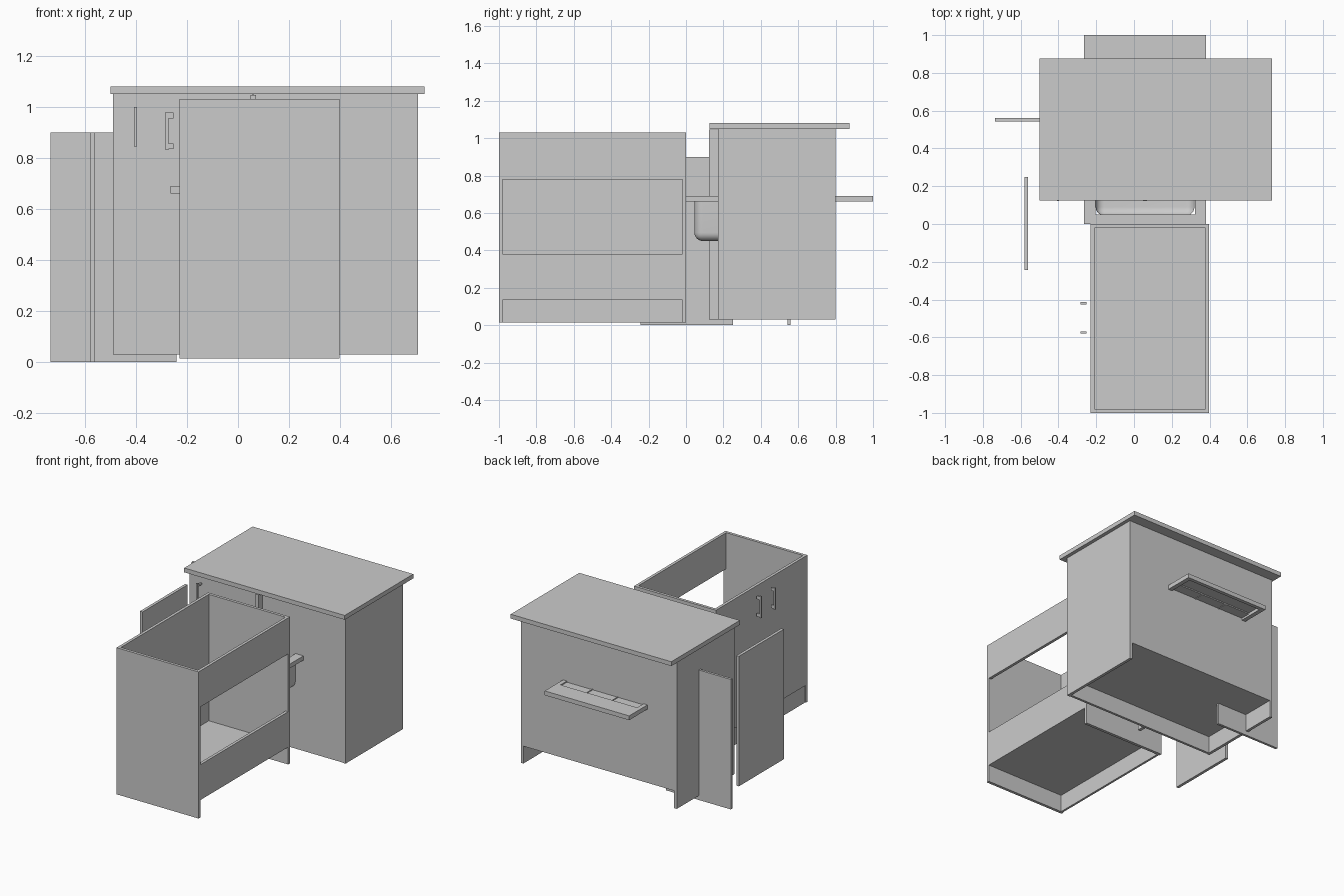
import bpy
import bmesh

cube = bpy.data.objects.get("Cube")
if cube:
    bpy.data.objects.remove(cube, do_unlink=True)

grey = bpy.data.materials.new("light_grey")
grey.use_nodes = True
colour = (0.6, 0.6, 0.6, 1)
grey.diffuse_color = colour
grey.node_tree.nodes["Principled BSDF"].inputs["Base Color"].default_value = colour


def finish(name, bm):
    mesh = bpy.data.meshes.new(name)
    bm.to_mesh(mesh)
    bm.free()
    mesh.materials.append(grey)
    obj = bpy.data.objects.new(name, mesh)
    bpy.context.collection.objects.link(obj)
    return obj


def cube_mesh(x, y, z):
    """Box spanning three (low, high) ranges."""
    bm = bmesh.new()
    bmesh.ops.create_cube(bm, size=1)
    for v in bm.verts:
        v.co = [(r[0] + r[1]) / 2 + c * (r[1] - r[0]) for c, r in zip(v.co, (x, y, z))]
    return bm


def box(name, x, y, z):
    return finish(name, cube_mesh(x, y, z))


T = 0.02  # board thickness

# Counter cabinet
L, R, F, B = -0.49, 0.705, 0.17, 0.80
LOW, FLOOR, TOP = 0.03, 0.15, 1.05
box("countertop", (-0.5, 0.73), (0.125, 0.875), (TOP, 1.08))
box("counter_left_side", (L, L + T), (F, B), (LOW, TOP))
box("counter_right_side", (R - T, R), (F, B), (LOW, TOP))
box("counter_back", (L + T, R - T), (B - T, B), (FLOOR, TOP))
box("counter_floor", (L + T, R - T), (F + T, B - T), (FLOOR, FLOOR + T))
box("counter_toe_kick", (L + T, R - T), (F + 0.003, F + T), (LOW, FLOOR))
box("counter_left_door", (L, 0.059), (F, F + T), (FLOOR, TOP))
box("counter_right_door", (0.061, R), (F, F + T), (FLOOR, TOP))
box("counter_front_post", (0.048, 0.07), (0.122, F), (LOW, 1.047))

# Handle on the counter door
box("counter_handle_bar", (-0.407, -0.396), (0.122, 0.132), (0.845, 1.0))
for i, z in enumerate((0.86, 0.975)):
    box(f"counter_handle_foot_{i}", (-0.407, -0.396), (0.132, F), (z, z + 0.012))

# Open-topped front cabinet
x0, x1, y0, y1 = -0.23, 0.398, -1.0, 0.0
base, top, floor = 0.015, 1.03, 0.135
box("front_cabinet_front_panel", (x0, x1), (y0, y0 + T), (base, top))
box("front_cabinet_back_panel", (x0, x1), (y1 - T, y1), (base, top))
box("front_cabinet_upper_rail", (x1 - T, x1), (y0 + T, y1 - T), (0.78, top))
box("front_cabinet_lower_rail", (x1 - T, x1), (y0 + T, y1 - T), (floor, 0.38))
box("front_cabinet_door", (x0, x0 + T), (y0 + T, y1 - T), (floor, top))
box("front_cabinet_toe_kick", (x0 + 0.005, x0 + T), (y0 + T, y1 - T), (base, floor))
box("front_cabinet_floor", (x0 + T, x1 - T), (y0 + T, y1 - T), (floor, floor + T))

# Pair of handles on the front cabinet
for i, y in enumerate((-0.575, -0.42)):
    span = (y - 0.006, y + 0.006)
    box(f"front_cabinet_handle_bar_{i}", (-0.283, -0.272), span, (0.83, 0.98))
    for j, z in enumerate((0.835, 0.955)):
        box(f"front_cabinet_handle_foot_{i}_{j}", (-0.272, -0.252), span, (z, z + 0.022))

# Loose door panels
box("loose_panel_across", (-0.735, -0.24), (0.543, 0.56), (0, 0.9))
box("loose_panel_along", (-0.58, -0.56), (-0.243, 0.25), (0, 0.9))

# Sink deck, running through the counter cabinet
sx0, sx1, sz0, sz1 = -0.265, 0.382, 0.66, 0.69
box("sink_deck_front", (sx0, sx1), (0, 0.05), (sz0, sz1))
box("sink_deck_left_edge", (sx0, sx0 + 0.06), (0.05, 0.5), (sz0, sz1))
box("sink_deck_right_edge", (sx1 - 0.06, sx1), (0.05, 0.5), (sz0, sz1))
box("sink_deck_middle", (sx0, sx1), (0.5, 0.56), (sz0, sz1))
box("drainer_left_edge", (sx0, sx0 + 0.03), (0.56, 1), (sz0, sz1))
box("drainer_right_edge", (sx1 - 0.03, sx1), (0.56, 1), (sz0, sz1))
box("drainer_end_edge", (sx0 + 0.03, sx1 - 0.03), (0.975, 1), (sz0, sz1))
box("drainer_end_top", (sx0 + 0.03, sx1 - 0.03), (0.87, 0.975), (0.682, sz1))
box("drainer_tray", (sx0 + 0.03, sx1 - 0.03), (0.56, 0.87), (0.674, 0.682))
for i in (1, 2):
    x = sx0 + 0.03 + i * (sx1 - sx0 - 0.06) / 3
    box(f"drainer_rib_{i}", (x - 0.003, x + 0.003), (0.56, 0.87), (0.67, 0.686))

# Rounded sink basin, open at the top
bm = cube_mesh((-0.203, 0.32), (0.045, 0.5), (0.45, 0.685))
lid = max(bm.faces, key=lambda f: f.calc_center_median().z)
rim = set(lid.edges)
bmesh.ops.bevel(bm, geom=[e for e in bm.edges if e not in rim],
                offset=0.045, segments=6, profile=0.5, affect='EDGES')
lids = [f for f in bm.faces if f.normal.z > 0.9]
bmesh.ops.delete(bm, geom=lids, context='FACES')
basin = finish("sink_basin", bm)
bpy.ops.object.select_all(action='DESELECT')
basin.select_set(True)
bpy.context.view_layer.objects.active = basin
bpy.ops.object.shade_smooth_by_angle()
